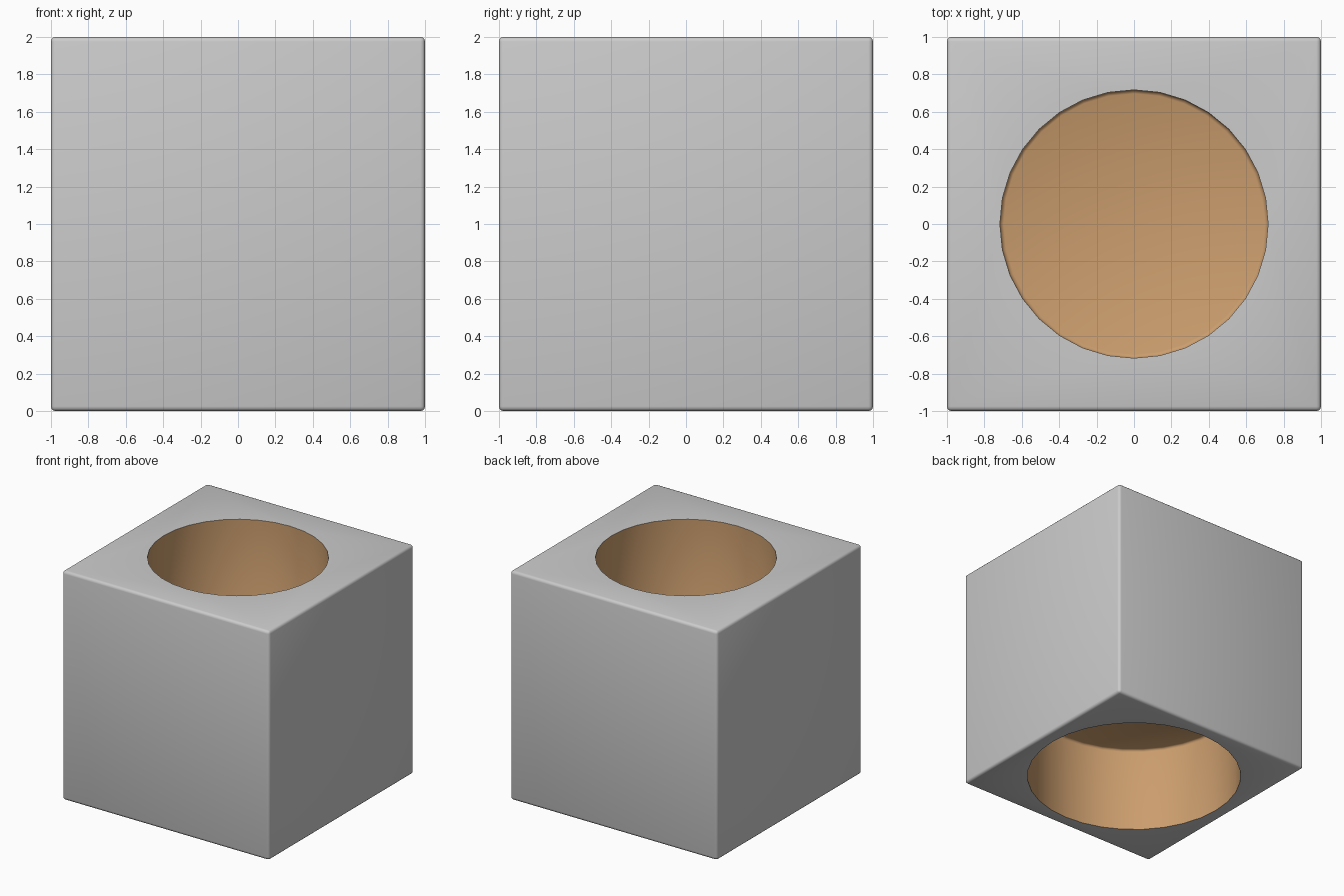
import bpy, bmesh, math
from mathutils import Vector

if "Cube" in bpy.data.objects:
    bpy.data.objects.remove(bpy.data.objects["Cube"])


def material(name, color):
    m = bpy.data.materials.new(name)
    m.diffuse_color = (*color, 1)
    m.use_nodes = True
    m.node_tree.nodes["Principled BSDF"].inputs["Base Color"].default_value = m.diffuse_color
    return m


grey = material("light grey", (0.60, 0.60, 0.60))
tan = material("warm tan", (0.60, 0.34, 0.155))
N = 32


def circle(bm, r, z):
    return [bm.verts.new((r * math.cos(2 * math.pi * i / N), r * math.sin(2 * math.pi * i / N), z))
            for i in range(N)]


def pocket_cutter(name, r, floor, mouth):
    # Closed round plug with a small fillet at its inner end
    s = 1 if mouth > floor else -1
    f = 0.02
    profile = [(r, mouth + 0.2 * s)]
    profile += [(r - f + f * math.cos(a), floor + s * (f - f * math.sin(a)))
                for a in (0, math.pi / 4, math.pi / 2)]
    bm = bmesh.new()
    rings = [circle(bm, pr, pz) for pr, pz in profile]
    for a, b in zip(rings, rings[1:]):
        for i in range(N):
            j = (i + 1) % N
            bm.faces.new((a[i], a[j], b[j], b[i]))
    bm.faces.new(rings[0])
    bm.faces.new(rings[-1])
    bmesh.ops.recalc_face_normals(bm, faces=bm.faces)
    me = bpy.data.meshes.new(name)
    bm.to_mesh(me)
    bm.free()
    ob = bpy.data.objects.new(name, me)
    bpy.context.collection.objects.link(ob)
    ob.hide_render = True
    return ob


# Cube housing with softened edges
bpy.ops.mesh.primitive_cube_add(size=2, location=(0, 0, 1))
cube = bpy.context.object
cube.name = "cube_housing"
bpy.ops.object.transform_apply(location=True)
cube.data.materials.append(grey)
cube.data.materials.append(tan)
bevel = cube.modifiers.new("soft_edges", "BEVEL")
bevel.width = 0.025
bevel.segments = 3
bpy.ops.object.modifier_apply(modifier=bevel.name)

# Round pockets in the top and the underside
for cutter in (pocket_cutter("top_pocket_cutter", 0.717, 1.1, 2),
               pocket_cutter("bottom_pocket_cutter", 0.887, 0.76, 0)):
    mod = cube.modifiers.new("pocket", "BOOLEAN")
    mod.operation = "DIFFERENCE"
    mod.solver = "EXACT"
    mod.object = cutter
    bpy.context.view_layer.objects.active = cube
    bpy.ops.object.modifier_apply(modifier=mod.name)
    bpy.data.objects.remove(cutter)

# Pocket linings are tan: every face whose vertices lie inside the round walls
for p in cube.data.polygons:
    reach = max(Vector(cube.data.vertices[v].co[:2]).length for v in p.vertices)
    p.material_index = 1 if reach < 0.9 else 0

bpy.ops.object.select_all(action="DESELECT")
cube.select_set(True)
bpy.context.view_layer.objects.active = cube
bpy.ops.object.shade_smooth_by_angle(angle=math.radians(50))
